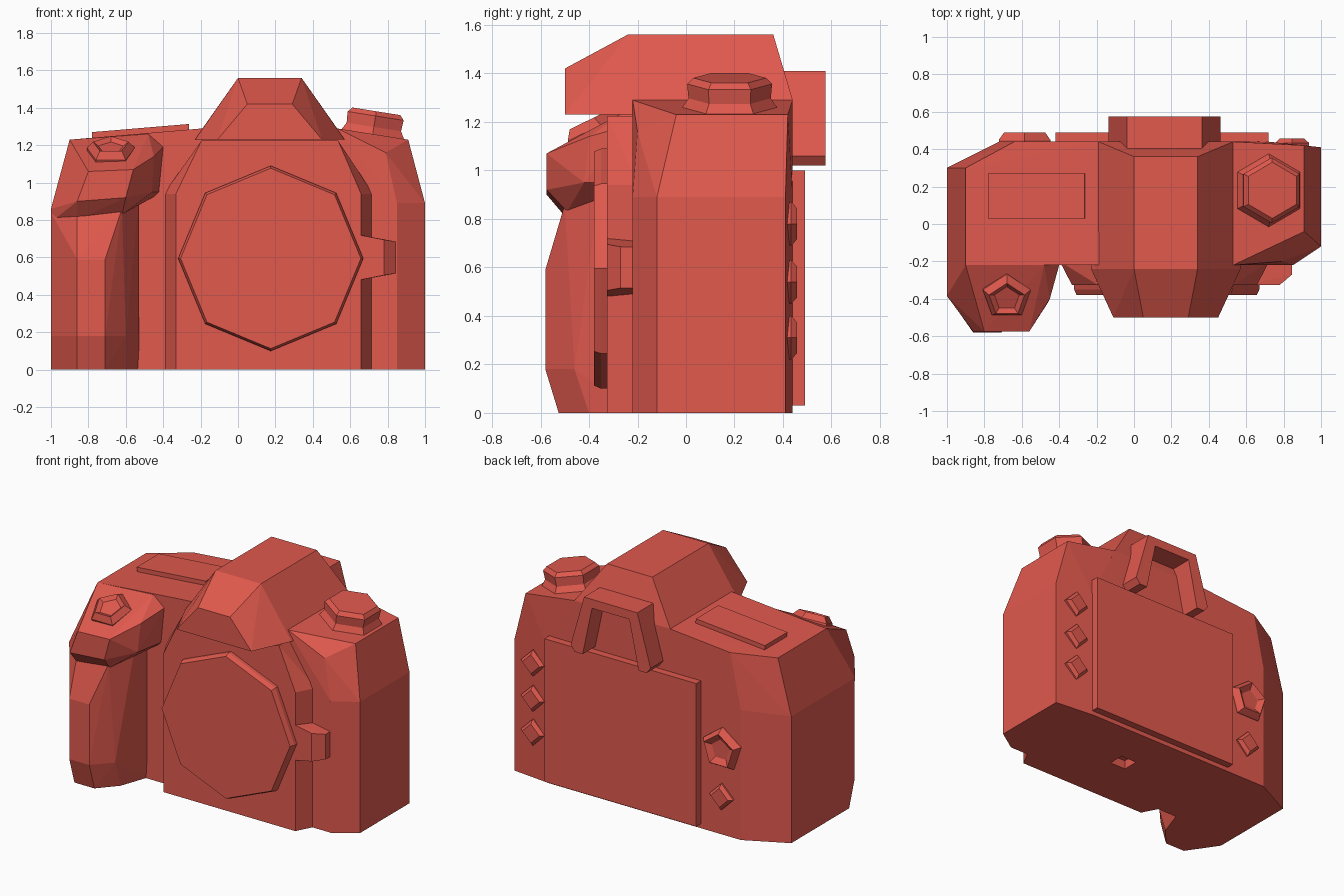
import bpy, bmesh, math
from mathutils import Matrix, Vector

if "Cube" in bpy.data.objects:
    bpy.data.objects.remove(bpy.data.objects["Cube"])

red = bpy.data.materials.new("coral red")
red.diffuse_color = (0.75, 0.10, 0.075, 1)
red.use_nodes = True
red.node_tree.nodes["Principled BSDF"].inputs["Base Color"].default_value = red.diffuse_color


def finish(name, bm):
    bmesh.ops.recalc_face_normals(bm, faces=bm.faces[:])
    me = bpy.data.meshes.new(name)
    bm.to_mesh(me)
    bm.free()
    me.materials.append(red)
    ob = bpy.data.objects.new(name, me)
    bpy.context.collection.objects.link(ob)
    return ob


def hull(name, pts, M=Matrix()):
    """Convex faceted solid around a few corner points."""
    bm = bmesh.new()
    for p in pts:
        bm.verts.new(M @ Vector(p))
    res = bmesh.ops.convex_hull(bm, input=bm.verts[:])
    junk = {g for g in res["geom_interior"] + res["geom_unused"]
            if isinstance(g, bmesh.types.BMVert)}
    bmesh.ops.delete(bm, geom=list(junk), context='VERTS')
    bmesh.ops.dissolve_limit(bm, angle_limit=0.02, verts=bm.verts[:], edges=bm.edges[:])
    return finish(name, bm)


def prism(name, sides, rings, loc, rot=(0, 0), start=math.pi / 2):
    """Stack of regular polygons given as (radius, height) along a turned axis."""
    angle, axis = rot
    M = Matrix.Translation(loc)
    if axis:
        M = M @ Matrix.Rotation(math.radians(angle), 4, axis)
    bm = bmesh.new()
    loops = []
    for r, h in rings:
        a = [start + 2 * math.pi * i / sides for i in range(sides)]
        loops.append([bm.verts.new(M @ Vector((r * math.cos(t), r * math.sin(t), h))) for t in a])
    for lo, hi in zip(loops, loops[1:]):
        for i in range(sides):
            j = (i + 1) % sides
            bm.faces.new((lo[i], lo[j], hi[j], hi[i]))
    bm.faces.new(loops[0])
    bm.faces.new(loops[-1])
    return finish(name, bm)


def box(name, x, y, z, M=Matrix()):
    return hull(name, [(a, b, c) for a in x for b in y for c in z], M)


# main body: footprint raised to the shoulder, then a narrower sloping top
foot = [(-1, -.22), (-1, .30), (-.72, .44), (.72, .44), (1, .41), (1, -.12), (.85, -.22)]
shoulder = [.86, .86, .88, .89, .89, .89, .89]
top = [(-.9, -.22, 1.23), (-.9, .30, 1.23), (-.64, .44, 1.25), (-.19, .44, 1.29), (.53, .44, 1.29),
       (.91, .42, 1.23), (.91, -.04, 1.23), (.79, -.2, 1.16), (.53, -.22, 1.29), (-.19, -.22, 1.29)]
body = hull("body", [(x, y, 0) for x, y in foot]
            + [(x, y, z) for (x, y), z in zip(foot, shoulder)] + top)

# tripod socket in the underside
cutter = box("socket_cutter", (.11, .23), (.04, .15), (-.05, .06))
cutter.hide_render = True
cutter.hide_viewport = True
mod = body.modifiers.new("socket", 'BOOLEAN')
mod.operation = 'DIFFERENCE'
mod.object = cutter

# viewfinder hump: trapezoid sections from front to back
hump = []
for y, zb, zt, base, ridge in [(-.5, 1.23, 1.42, .28, .12), (-.24, 1.23, 1.56, .40, .17),
                               (.36, 1.23, 1.56, .40, .17), (.44, 1.23, 1.29, .40, .36)]:
    for s in (-1, 1):
        hump += [(.17 + s * base, y, zb), (.17 + s * ridge, y, zt)]
hull("viewfinder_hump", hump)

# lens mount block with slanted edges
mount = []
for y, w in [(-.20, .56), (-.325, .495)]:
    for s in (-1, 1):
        mount += [(.163 + s * w, y, 0), (.163 + s * w, y, .94), (.17 + s * .365, y, 1.225)]
hull("lens_mount", mount)
prism("lens_cap", 8, [(.495, .30), (.495, .35), (.482, .38)], (.175, 0, .595), (90, 'X'))

# lens release latch
hull("lens_latch", [(x, y, .6 + s * h) for s in (-1, 1)
                    for x, y, h in [(.6, -.325, .13), (.78, -.325, .095),
                                    (.845, -.27, .085), (.845, -.2, .085), (.6, -.2, .13)]])

# hand grip: lower column and overhanging shutter head
grip = []
for z, yf, ys in [(0, -.525, -.40), (.18, -.58, -.46), (.59, -.58, -.46)]:
    grip += [(-1, -.2, z), (-1, ys + .08, z), (-.86, yf, z), (-.71, yf, z),
             (-.60, ys, z), (-.53, -.2, z)]
grip += [(-1, -.38, .84), (-.86, -.50, .84), (-.62, -.50, .86), (-.53, -.36, .9), (-.53, -.2, .9), (-1, -.2, .84)]
hull("grip_column", grip)
hull("grip_head", [
    (-1, -.2, .78), (-1, -.37, .79), (-.86, -.49, .80), (-.62, -.49, .83), (-.5, -.36, .91), (-.44, -.2, .93),
    (-1, -.2, .86), (-1, -.385, .86), (-.86, -.575, .90), (-.60, -.575, .92), (-.46, -.42, .95), (-.42, -.2, .95),
    (-.80, -.575, 1.06), (-.56, -.575, 1.07), (-.45, -.40, 1.14), (-.40, -.22, 1.19),
    (-.9, -.22, 1.23), (-.48, -.22, 1.26), (-.48, -.1, 1.262), (-.9, -.1, 1.23)])
prism("shutter_button", 5, [(.135, -.03), (.135, .01), (.10, .05), (.07, .03)],
      (-.68, -.385, 1.16), (26, 'X'))

# top display plate and control dial follow the slopes of the top
box("top_display", (-.26, .26), (.03, .27), (-.03, .03),
    Matrix.Translation((-.52, 0, 1.262)) @ Matrix.Rotation(math.radians(-4.8), 4, 'Y'))
prism("control_dial", 6, [(.20, -.04), (.20, -.005), (.17, .04), (.175, .10), (.15, .125)],
      (.72, .18, 1.258), (9, 'Y'))

# rear screen
box("rear_screen", (-.42, .72), (.42, .49), (.03, 1.0))

# eyepiece surround: arch profile pushed out from the back
half = [(.30, 1.06), (.20, 1.41)]
inner = [(.14, 1.35), (.21, 1.02)]
arch = [(.27, 1.02)] + half + [(-x, z) for x, z in half[::-1]] + [(-.27, 1.02)]
arch += [(-x, z) for x, z in inner[::-1]] + inner
bm = bmesh.new()
face = bm.faces.new([bm.verts.new((.163 + x, .40, z)) for x, z in arch])
ext = bmesh.ops.extrude_face_region(bm, geom=[face])
bmesh.ops.translate(bm, vec=(0, .175, 0),
                    verts=[g for g in ext["geom"] if isinstance(g, bmesh.types.BMVert)])
finish("eyepiece", bm)

# rear buttons
prism("rear_pad", 5, [(.145, -.02), (.145, .01), (.115, .05), (.07, .025)],
      (-.585, .44, .585), (-90, 'X'), -math.pi / 2)
for i, (x, y, z) in enumerate([(.845, .424, .78), (.845, .424, .54), (.845, .424, .31), (-.58, .44, .26)]):
    prism("rear_button_%d" % (i + 1), 4, [(.09, -.03), (.09, .01), (.065, .033)],
          (x, y, z), (-90, 'X'))
